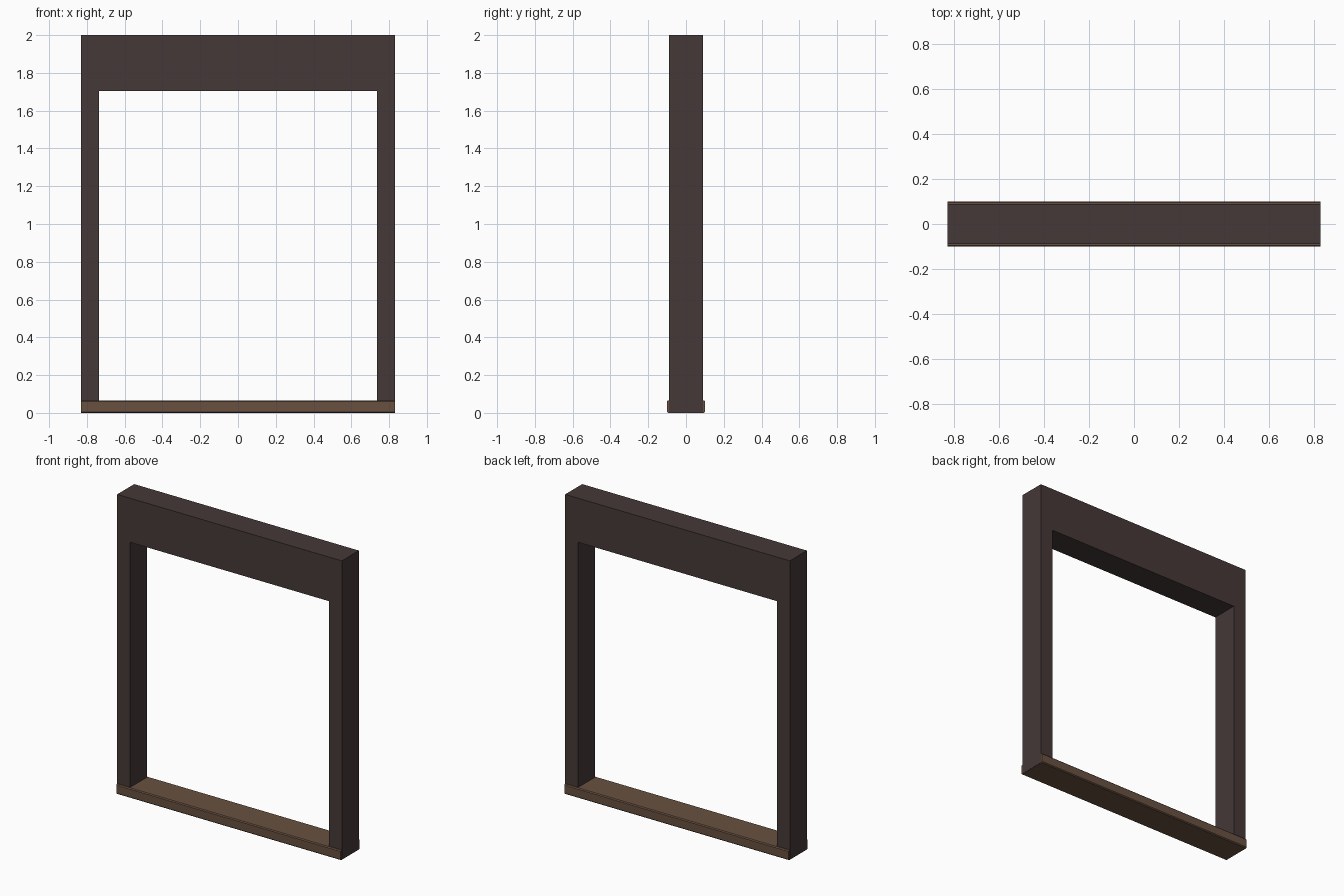
import bpy, bmesh

if "Cube" in bpy.data.objects:
    bpy.data.objects.remove(bpy.data.objects["Cube"])


def material(name, rgb):
    m = bpy.data.materials.new(name)
    m.diffuse_color = (*rgb, 1)
    m.use_nodes = True
    m.node_tree.nodes["Principled BSDF"].inputs["Base Color"].default_value = m.diffuse_color
    return m


dark_wood = material("dark wood", (0.061, 0.040, 0.040))
brown_wood = material("brown wood", (0.138, 0.082, 0.052))


def box(name, lo, hi, mat, chamfer=0):
    """Box between two corners, optionally chamfered along its x edges."""
    bm = bmesh.new()
    bmesh.ops.create_cube(bm, size=1)
    for v in bm.verts:
        v.co = [(a + b) / 2 + c * (b - a) for a, b, c in zip(lo, hi, v.co)]
    if chamfer:
        edges = [e for e in bm.edges
                 if abs(e.verts[0].co.x - e.verts[1].co.x) > 0.1]
        bmesh.ops.bevel(bm, geom=edges, offset=chamfer, segments=1,
                        affect='EDGES')
    me = bpy.data.meshes.new(name)
    bm.to_mesh(me)
    bm.free()
    me.materials.append(mat)
    ob = bpy.data.objects.new(name, me)
    bpy.context.collection.objects.link(ob)
    return ob


# Side posts, a hair proud of the sill ends
for side, x0, x1 in (("left", -0.831, -0.735), ("right", 0.735, 0.831)):
    box(side + "_post", (x0, -0.09, 0.001), (x1, 0.09, 2), dark_wood)

# Deep header between the posts
box("header", (-0.735, -0.09, 1.705), (0.735, 0.09, 2), dark_wood)

# Sill across the bottom, slightly deeper than the posts
box("sill", (-0.83, -0.101, 0), (0.83, 0.101, 0.066), brown_wood, 0.006)
